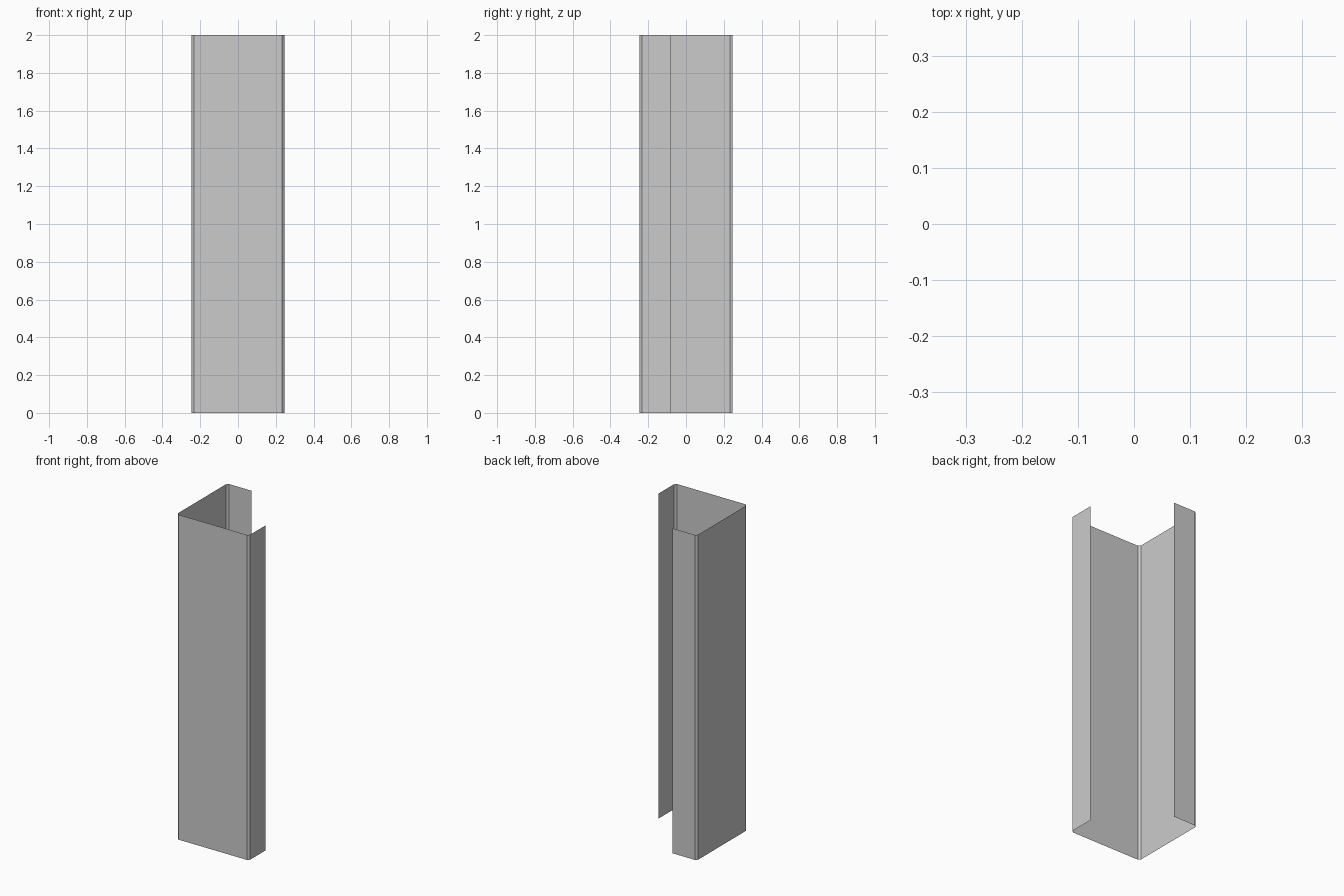
import bpy, bmesh

if "Cube" in bpy.data.objects:
    bpy.data.objects.remove(bpy.data.objects["Cube"])

H = 2.0      # height
R = 0.246    # half width
C = 0.0125   # corner chamfer
E = -0.082   # free end of the short flanges

# Open cross-section: right flange, front wall, left wall, back flange
half = [(R, E), (R, -R + C), (R - C, -R), (-R + C, -R)]
profile = half + [(y, x) for x, y in reversed(half)]

# Extrude the section upward as a thin sheet
bm = bmesh.new()
verts = [bm.verts.new((x, y, 0)) for x, y in profile]
edges = [bm.edges.new(pair) for pair in zip(verts, verts[1:])]
result = bmesh.ops.extrude_edge_only(bm, edges=edges)
top = [g for g in result["geom"] if isinstance(g, bmesh.types.BMVert)]
bmesh.ops.translate(bm, verts=top, vec=(0, 0, H))

# Face outward: the front wall should look toward -y
bm.normal_update()
front = min(bm.faces, key=lambda f: f.calc_center_median().y)
if front.normal.y > 0:
    bmesh.ops.reverse_faces(bm, faces=bm.faces[:])

mesh = bpy.data.meshes.new("folded_corner_column")
bm.to_mesh(mesh)
bm.free()
bpy.context.collection.objects.link(bpy.data.objects.new("folded_corner_column", mesh))
